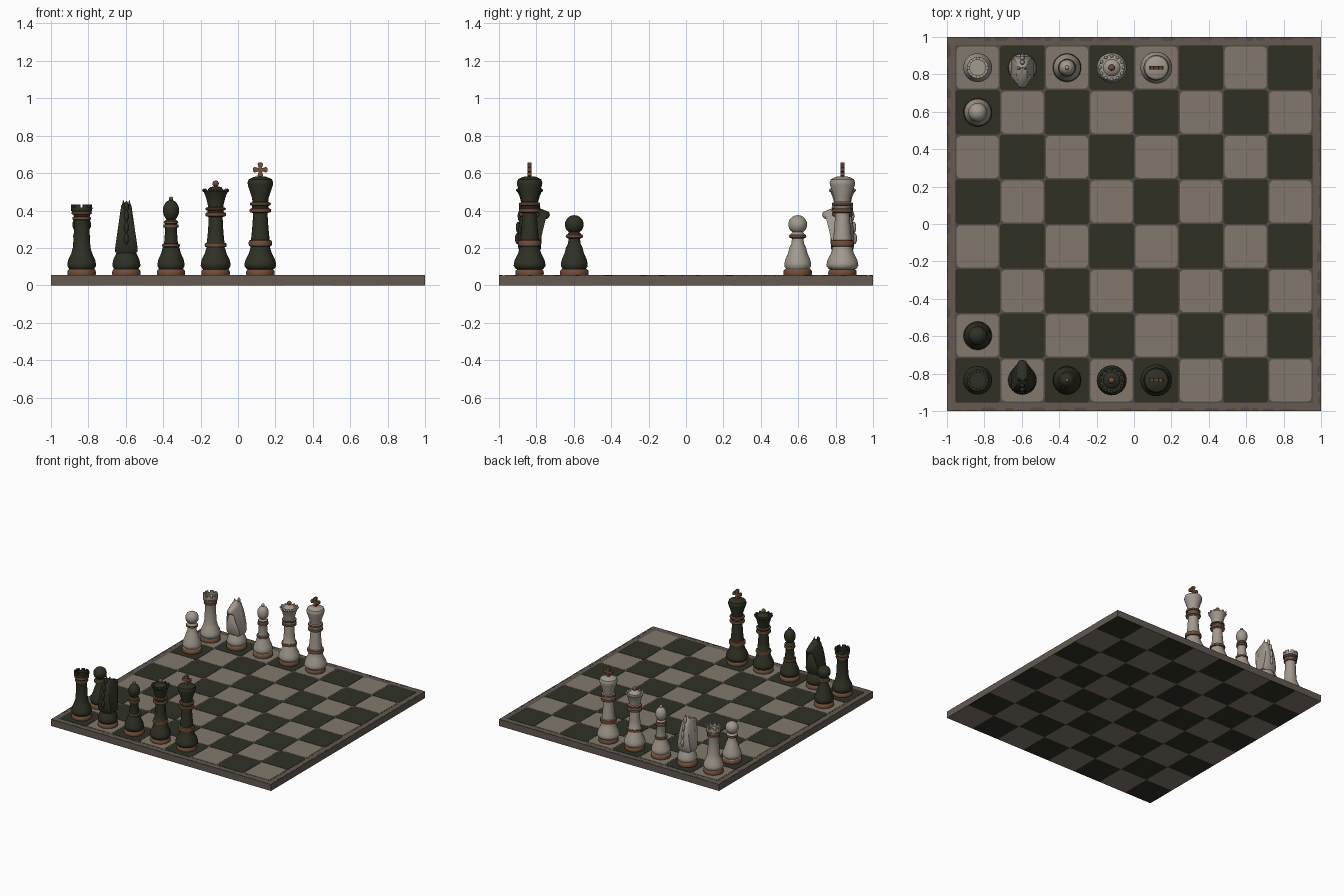
import bpy, bmesh, math, random
from mathutils import Matrix, Vector

if "Cube" in bpy.data.objects:
    bpy.data.objects.remove(bpy.data.objects["Cube"])

random.seed(4)


def mat(name, r, g, b):
    m = bpy.data.materials.new(name)
    m.diffuse_color = (r, g, b, 1)
    m.use_nodes = True
    m.node_tree.nodes["Principled BSDF"].inputs["Base Color"].default_value = m.diffuse_color
    return m


DARK = mat("dark green stone", 0.029, 0.030, 0.018)
LIGHT = mat("light tile", 0.225, 0.190, 0.150)
BORDER = mat("border brown", 0.125, 0.102, 0.083)
WORN = mat("worn brown", 0.090, 0.070, 0.057)
IVORY = mat("ivory", 0.36, 0.32, 0.27)
COPPER = mat("copper brown", 0.17, 0.078, 0.040)
P = 0.2388  # tile pitch


def finish(bm, name, mats, loc=(0, 0, 0), angle=0, smooth=None):
    bmesh.ops.recalc_face_normals(bm, faces=bm.faces[:])
    me = bpy.data.meshes.new(name)
    bm.to_mesh(me)
    bm.free()
    ob = bpy.data.objects.new(name, me)
    for m in mats:
        me.materials.append(m)
    ob.location = loc
    ob.rotation_euler.z = angle
    bpy.context.collection.objects.link(ob)
    if smooth:
        bpy.ops.object.select_all(action='DESELECT')
        ob.select_set(True)
        bpy.context.view_layer.objects.active = ob
        bpy.ops.object.shade_smooth_by_angle(angle=math.radians(smooth))


def prism(bm, outline, z0, z1):
    lo = [bm.verts.new((x, y, z0)) for x, y in outline]
    hi = [bm.verts.new((x, y, z1)) for x, y in outline]
    n = len(lo)
    bm.faces.new(lo[::-1])
    bm.faces.new(hi)
    for i in range(n):
        bm.faces.new((lo[i], lo[(i + 1) % n], hi[(i + 1) % n], hi[i]))


def polar(r, deg):
    a = math.radians(deg)
    return r * math.cos(a), r * math.sin(a)


def square(cx, cy, h, c=0):
    """Square outline with corners rounded by c."""
    pts = []
    for k in range(4):
        mx, my = polar((h - c) * math.sqrt(2), 45 + 90 * k)
        for t in ((0, 30, 60, 90) if c else (0,)):
            dx, dy = polar(c, 90 * k + t)
            pts.append((cx + mx + dx, cy + my + dy))
    return pts


# --- board ---
bm = bmesh.new()
prism(bm, square(0, 0, 1), 0.001, 0.054)
finish(bm, "board", [BORDER])
bm = bmesh.new()
prism(bm, square(0, 0, 0.957), 0.05, 0.0545)
finish(bm, "worn_joints", [WORN])

for parity, name, m in ((0, "dark_tiles", DARK), (1, "light_tiles", LIGHT)):
    top, under = bmesh.new(), bmesh.new()
    for i in range(8):
        for j in range(8):
            if (i + j) % 2 == parity:
                h, c = (P / 2 - 0.007, 0.022) if parity else (P / 2 - 0.001, 0.012)
                prism(top, square((i - 3.5) * P, (j - 3.5) * P, h, c), 0.05, 0.056)
                prism(under, square((i - 3.5) / 4, (j - 3.5) / 4, 0.125), 0, 0.002)
    finish(top, name, [m])
    finish(under, "underside_" + name, [m])

# worn chips along the outer edge of the border
bm = bmesh.new()
for k in range(4):
    t = -0.97
    rot = Matrix.Rotation(k * math.pi / 2, 2)
    while t < 0.88:
        w, d = random.uniform(0.04, 0.1), random.uniform(0.008, 0.022)
        shape = [(t, -1), (t + w, -1), (t + w * 0.85, d - 1), (t + w * 0.2, d - 1)]
        prism(bm, [tuple(rot @ Vector(p)) for p in shape], 0.05, 0.0548)
        t += w + random.uniform(0, 0.05)
finish(bm, "border_chips", [WORN])


# --- turned pieces ---
def lathe(name, prof, body, loc, n=40):
    """prof holds (radius, height, is_copper)."""
    bm = bmesh.new()
    rings = []
    for r, z, _ in prof:
        if r < 1e-5:
            rings.append([bm.verts.new((0, 0, z))] * n)
        else:
            rings.append([bm.verts.new((*polar(r, 360 * k / n), z)) for k in range(n)])
    for i in range(len(rings) - 1):
        a, b = rings[i], rings[i + 1]
        for k in range(n):
            q = [a[k], a[(k + 1) % n], b[(k + 1) % n], b[k]]
            f = bm.faces.new(list(dict.fromkeys(q)))
            f.material_index = int(prof[i][2] and prof[i + 1][2])
    finish(bm, name, [body, COPPER], loc, 0, 40)


def ring(r, z0, z1):
    """Rounded copper collar."""
    h = z1 - z0
    return [(r * s, z0 + h * t, 1) for s, t in ((.82, 0), (.96, .1), (1, .5), (.96, .9), (.82, 1))]


def egg(r, zc, hz):
    """Rounded head from the neck up to the pole."""
    return [(r * math.sin(math.radians(a)), zc - hz * math.cos(math.radians(a)), 0) for a in range(35, 181, 145 // 10)] + [(0, zc + hz, 0)]


def base(bulge):
    """Copper foot and the round belly above it."""
    foot = [(0, .054, 1), (.074, .054, 1), (.076, .062, 1), (.075, .078, 1), (.068, .086, 1)]
    belly = [(.87, .088), (1, .104), (.99, .116), (.93, .137), (.72, .172), (.61, .203)]
    return foot + [(bulge * s, z, 0) for s, z in belly]


def plain(*pts):
    return [(r, z, 0) for r, z in pts]


def ball(name, r, loc, m):
    bm = bmesh.new()
    bmesh.ops.create_uvsphere(bm, u_segments=16, v_segments=10, radius=r)
    finish(bm, name, [m], loc, 0, 60)


SIDES = (("dark", DARK, -1), ("light", IVORY, 1))


def pair(kind, col, prof, row=3.5):
    """One piece for each side; yields what the extra parts need."""
    for side, body, s in SIDES:
        x, y = (col - 3.5) * P, s * row * P
        lathe(side + "_" + kind, prof, body, (x, y, 0))
        yield side + "_" + kind, body, x, y, s


king = base(.085) + ring(.063, .208, .242) + plain((.05, .243), (.044, .30), (.038, .386))
king += ring(.058, .389, .411) + plain((.045, .413), (.045, .425)) + ring(.057, .427, .443)
king += plain((.042, .447), (.045, .47), (.067, .537), (.068, .55), (.062, .567), (.035, .58), (0, .584))
for name, body, x, y, s in pair("king", 4, king):
    bm = bmesh.new()
    for k in range(4):  # four flared arms of the cross
        rot = Matrix.Rotation(k * math.pi / 2, 2)
        half = [(.006, 0), (.015, .031), (.008, .038)]
        arm = half + [(-u, v) for u, v in half[::-1]]
        prism(bm, [tuple(rot @ Vector(p)) for p in arm], -.01, .01)
    bmesh.ops.rotate(bm, matrix=Matrix.Rotation(math.pi / 2, 3, 'X'), verts=bm.verts)
    finish(bm, name + "_cross", [COPPER], (x, y, .618))

queen = base(.08) + ring(.059, .204, .227) + plain((.047, .229), (.041, .29), (.037, .365))
queen += ring(.056, .368, .39) + plain((.043, .392), (.043, .399)) + ring(.055, .401, .416)
queen += plain((.041, .419), (.044, .44), (.055, .48), (.067, .505), (.045, .508), (.03, .525), (0, .532))
for name, body, x, y, s in pair("queen", 3, queen):
    ball(name + "_finial", .017, (x, y, .544), COPPER)
    for k in range(12):
        dx, dy = polar(.063, 30 * k)
        ball(name + "_crown_point", .009, (x + dx, y + dy, .508), body)

bishop = base(.073) + ring(.048, .205, .222) + plain((.037, .224), (.031, .30))
bishop += ring(.042, .308, .326) + plain((.03, .328)) + ring(.039, .33, .344) + egg(.043, .40, .057)
for name, body, x, y, s in pair("bishop", 2, bishop):
    ball(name + "_finial", .012, (x, y, .462), COPPER if s < 0 else IVORY)

rook = base(.077) + plain((.043, .26), (.04, .346)) + ring(.05, .349, .367) + plain((.045, .37), (.045, .377))
rook += ring(.055, .379, .395) + plain((.056, .397), (.057, .416), (.042, .416), (.042, .402), (0, .402))
for name, body, x, y, s in pair("rook", 0, rook):
    bm = bmesh.new()
    for k in range(8):  # battlements
        arc = [45 * k + d for d in (-15, -5, 5, 15)]
        prism(bm, [polar(.057, a) for a in arc] + [polar(.042, a) for a in arc[::-1]], .41, .432)
    finish(bm, name + "_battlements", [body], (x, y, 0), math.pi / 8)

pawn = base(.072) + plain((.033, .225), (.031, .25)) + ring(.046, .253, .272) + egg(.05, .325, .05)
list(pair("pawn", 0, pawn, 2.5))

# --- knights: side outline as forward offset and height ---
HORSE = [(-.045, .165), (-.06, .195), (-.064, .25), (-.06, .31), (-.05, .37), (-.028, .42), (0, .44),
         (.048, .415), (.104, .392), (.109, .375), (.098, .358), (.042, .342),
         (.05, .315), (.065, .265), (.06, .195), (.045, .165)]
for name, body, x, y, s in pair("knight", 1, base(.075)[:-1] + plain((.044, .176), (0, .19))):
    turn = 0 if s < 0 else math.pi
    bm = bmesh.new()
    layers = []
    for fx, k in ((-1, .8), (-.65, .96), (0, 1), (.65, .96), (1, .8)):
        row = []
        for u, z in HORSE:
            half = .06 - .13 * max(0, z - .19)
            if u > .06 and z > .34:
                half *= .75
            row.append(bm.verts.new((fx * half, .01 + (u - .01) * k, .3 + (z - .3) * (k + 1) / 2)))
        layers.append(row)
    n = len(HORSE)
    for a, b in zip(layers, layers[1:]):
        for i in range(n):
            bm.faces.new((a[i], a[(i + 1) % n], b[(i + 1) % n], b[i]))
    caps = [bm.faces.new(layers[0]), bm.faces.new(layers[-1][::-1])]
    bmesh.ops.triangulate(bm, faces=caps)
    finish(bm, name + "_horse", [body], (x, y, 0), turn, 50)
    # ears and mane
    bm = bmesh.new()
    for sx in (-.016, .016):
        bmesh.ops.create_cone(bm, segments=10, radius1=.012, radius2=.001, depth=.036, cap_ends=True,
                              matrix=Matrix.Translation((sx, .002, .437)))
    for u, z in HORSE[2:6]:
        bmesh.ops.create_uvsphere(bm, u_segments=10, v_segments=8, radius=.014,
                                  matrix=Matrix.Translation((0, u, z)) @ Matrix.Diagonal((.9, 1, 2.2, 1)))
    finish(bm, name + "_ears_and_mane", [body], (x, y, 0), turn, 50)
